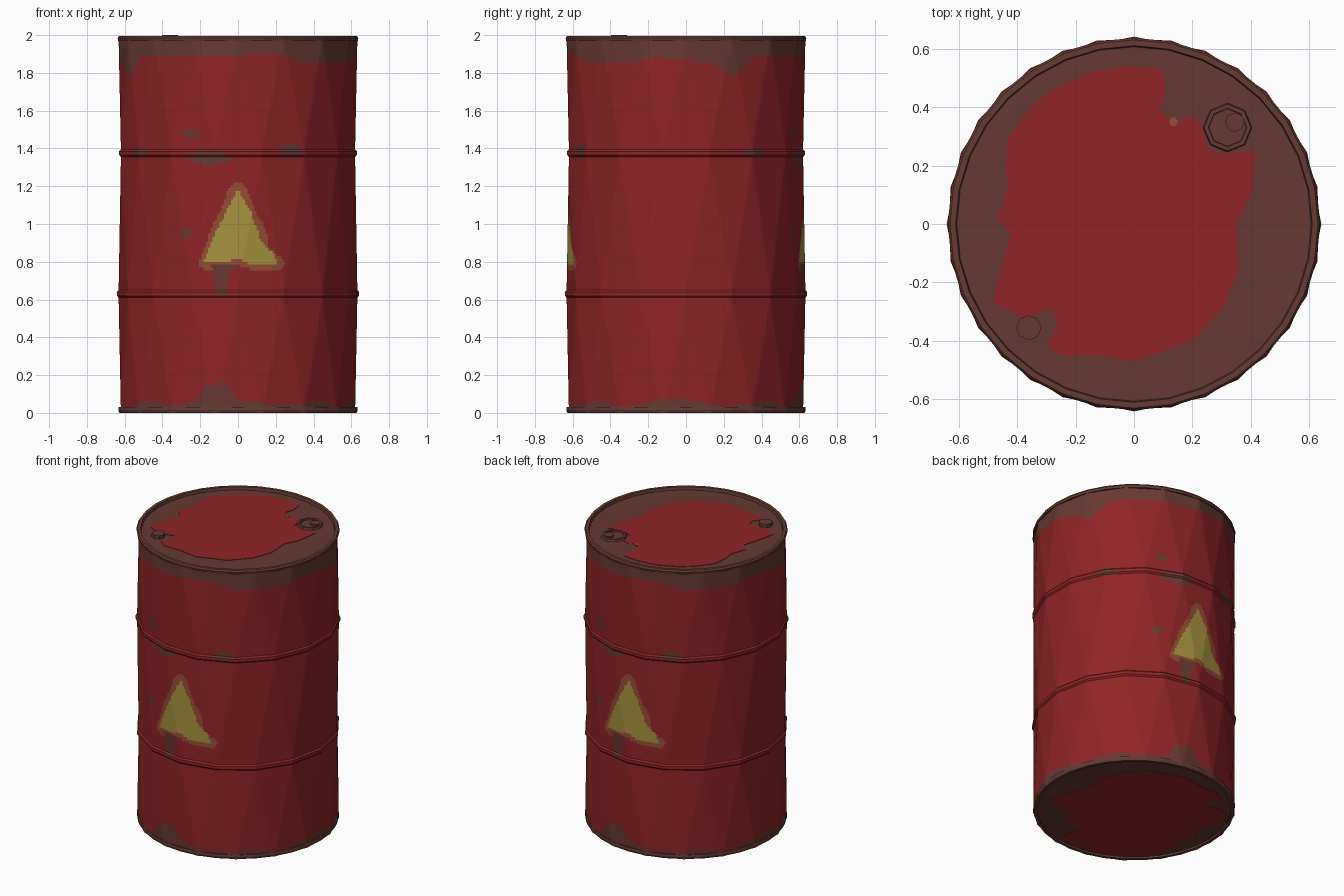
import bpy, bmesh, math

if "Cube" in bpy.data.objects:
    bpy.data.objects.remove(bpy.data.objects["Cube"])

# ---------- materials ----------
def material(name, rgb):
    m = bpy.data.materials.new(name)
    lin = [((c / 255 + 0.055) / 1.055) ** 2.4 for c in rgb]
    m.diffuse_color = (*lin, 1)
    m.use_nodes = True
    m.node_tree.nodes["Principled BSDF"].inputs["Base Color"].default_value = m.diffuse_color
    return m

RED, RUST, YELLOW, ORANGE = range(4)
MATS = [material("red paint", (144, 36, 38)), material("brown rust", (102, 58, 50)),
        material("faded yellow", (166, 146, 64)), material("orange rust edge", (150, 76, 52))]

# ---------- helpers ----------
def finish(name, bm, recalc=True):
    if recalc:
        bmesh.ops.recalc_face_normals(bm, faces=bm.faces[:])
    me = bpy.data.meshes.new(name)
    bm.to_mesh(me)
    bm.free()
    for m in MATS:
        me.materials.append(m)
    ob = bpy.data.objects.new(name, me)
    bpy.context.collection.objects.link(ob)
    return ob

def interp(table, x):
    for (x0, y0), (x1, y1) in zip(table, table[1:]):
        if x <= x1:
            return y0 + (y1 - y0) * (x - x0) / (x1 - x0)
    return table[-1][1]

def inside(poly, x, y):
    hit = False
    for (x0, y0), (x1, y1) in zip(poly, poly[1:] + poly[:1]):
        if (y0 > y) != (y1 > y) and x < x0 + (x1 - x0) * (y - y0) / (y1 - y0):
            hit = not hit
    return hit

def ring(name, profile, sides, mat, centre=(0, 0)):
    """Closed profile of (radius, z) points turned about a vertical axis."""
    bm = bmesh.new()
    rows = [[bm.verts.new((centre[0] + r * math.cos(2 * math.pi * i / sides),
                           centre[1] + r * math.sin(2 * math.pi * i / sides), z))
             for i in range(sides)] for r, z in profile]
    for a, b in zip(rows, rows[1:] + rows[:1]):
        for i in range(sides):
            k = (i + 1) % sides
            bm.faces.new((a[i], a[k], b[k], b[i])).material_index = mat
    return finish(name, bm)

def plate(name, points, z0, z1, mat):
    """Flat outline extruded from z0 to z1."""
    bm = bmesh.new()
    face = bm.faces.new([bm.verts.new((x, y, z0)) for x, y in points])
    out = bmesh.ops.extrude_face_region(bm, geom=[face], use_keep_orig=True)
    for g in out["geom"]:
        if isinstance(g, bmesh.types.BMVert):
            g.co.z = z1
    for f in bm.faces:
        f.material_index = mat
    bmesh.ops.recalc_face_normals(bm, faces=bm.faces[:])
    bmesh.ops.triangulate(bm, faces=[f for f in bm.faces if len(f.verts) > 4])
    return finish(name, bm)

def circle(r, n, cx=0, cy=0):
    return [(cx + r * math.cos(2 * math.pi * i / n), cy + r * math.sin(2 * math.pi * i / n))
            for i in range(n)]

# ---------- painted pattern (repeats on the back, turned half a circle) ----------
TOP_RUST = [(-90, 1.87), (-78, 1.85), (-66, 1.78), (-55, 1.88), (-35, 1.89), (-5, 1.89),
            (20, 1.90), (33, 1.86), (60, 1.85), (75, 1.88), (90, 1.87)]
LOW_RUST = [(-90, .07), (-70, .03), (-50, .06), (-30, .04), (-21, .06), (-15, .15), (-6, .16),
            (0, .07), (20, .04), (45, .06), (60, .03), (75, .07), (90, .07)]
SIGN = [(0, 1.18), (-.06, 1.07), (-.13, .93), (-.18, .80), (-.05, .80), (0, .82), (.05, .79),
        (.21, .79), (.19, .84), (.12, .91), (.07, 1.06)]
EDGE = [(0, 1.23), (-.05, 1.19), (-.07, 1.12), (-.14, .98), (-.21, .78), (-.17, .75), (-.1, .76),
        (0, .78), (.1, .75), (.22, .75), (.25, .79), (.23, .82), (.16, .88), (.15, .97),
        (.10, 1.05), (.04, 1.20)]
DRIP = [(-.15, .79), (.01, .79), (-.05, .74), (-.06, .62), (-.12, .62), (-.12, .71)]
# rust spots: x, z, half width, half height
SPOTS = [(-.15, 1.35, .11, .035), (.28, 1.39, .06, .035), (-.51, 1.375, .04, .02),
         (-.25, 1.48, .04, .02), (-.28, .95, .025, .03)]

def paint(deg, z):
    a = (deg + 90) % 180 - 90
    u = 0.625 * math.sin(math.radians(a))
    if z > interp(TOP_RUST, a) or z < interp(LOW_RUST, a):
        return RUST
    if abs(u) < .27 and .6 < z < 1.25:
        for poly, m in ((SIGN, YELLOW), (DRIP, RUST), (EDGE, ORANGE)):
            if inside(poly, u, z):
                return m
    if any(((u - x) / w) ** 2 + ((z - c) / h) ** 2 < 1 for x, c, w, h in SPOTS):
        return RUST
    return RED

# ---------- barrel wall: faceted antiprism sections with two raised hoops ----------
N, R, COLS = 16, 0.632, 320
STEP = math.pi / N
TWIST = [(0, 0), (.61, 1), (.65, 1), (1.355, 0), (1.395, 0), (1.975, 1)]
HOOP = [(0, 0), (.61, 0), (.62, .009), (.64, .009), (.65, 0),
        (1.355, 0), (1.365, .009), (1.385, .009), (1.395, 0), (1.975, 0)]

def radius(a, z):
    t, k0 = interp(TWIST, z), round(a / STEP)
    drop = 1 - math.cos(STEP)
    return min(R * (1 - drop * (t if k % 2 else 1 - t)) / math.cos(a - k * STEP)
               for k in (k0 - 1, k0, k0 + 1)) + interp(HOOP, z)

levels = {z for z, _ in HOOP}
for (z0, _), (z1, _) in zip(HOOP, HOOP[1:]):
    n = max(1, round((z1 - z0) / .015))
    levels |= {z0 + (z1 - z0) * i / n for i in range(1, n)}
levels = sorted(levels)

bm = bmesh.new()
grid = []
for z in levels:
    row = []
    for i in range(COLS):
        a = 2 * math.pi * i / COLS
        r = radius(a, z)
        row.append(bm.verts.new((r * math.sin(a), -r * math.cos(a), z)))
    grid.append(row)
for j in range(len(levels) - 1):
    for i in range(COLS):
        k = (i + 1) % COLS
        f = bm.faces.new((grid[j][i], grid[j][k], grid[j + 1][k], grid[j + 1][i]))
        f.material_index = paint((i + .5) * 360 / COLS, (levels[j] + levels[j + 1]) / 2)
finish("barrel_wall", bm, recalc=False)

# ---------- rims ----------
ring("top_rim", [(.605, 1.97), (.634, 1.97), (.637, 1.985), (.63, 1.996), (.61, 1.996)], 32, RUST)
ring("bottom_rim", [(.605, .03), (.632, .03), (.634, .015), (.628, 0), (.608, 0)], 32, RUST)

# ---------- lid and base, each with a worn red patch ----------
plate("lid", circle(.615, 32), 1.96, 1.976, RUST)
plate("base", circle(.615, 32), .012, .03, RUST)
PATCH = [(-.35, .40), (-.28, .46), (-.15, .52), (-.02, .54), (.10, .53), (.11, .45), (.09, .39),
         (.14, .34), (.18, .37), (.23, .35), (.25, .26), (.30, .24), (.42, .25), (.40, .10),
         (.35, 0), (.36, -.15), (.31, -.28), (.20, -.40), (0, -.47), (-.12, -.45), (-.25, -.45),
         (-.30, -.41), (-.26, -.35), (-.28, -.29), (-.38, -.32), (-.48, -.27), (-.46, -.17),
         (-.42, -.03), (-.47, .02), (-.43, .12), (-.44, .20), (-.43, .30)]
plate("lid_red_patch", PATCH, 1.974, 1.979, RED)
plate("base_red_patch", [(x * 1.12, -y * 1.08) for x, y in PATCH], .009, .014, RED)
plate("lid_orange_spot", circle(.016, 6, .135, .35), 1.974, 1.981, ORANGE)

# ---------- bungs ----------
ring("large_bung_collar", [(.085, 1.972), (.08, 1.99), (.066, 1.99), (.062, 1.972)], 8, RUST,
     (.32, .33))
plate("large_bung_floor", circle(.07, 8, .32, .33), 1.972, 1.982, RUST)
plate("large_bung_plug", circle(.033, 8, .345, .348), 1.975, 1.992, RUST)
plate("small_bung", circle(.043, 8, -.36, -.355), 1.972, 2.0, RUST)
